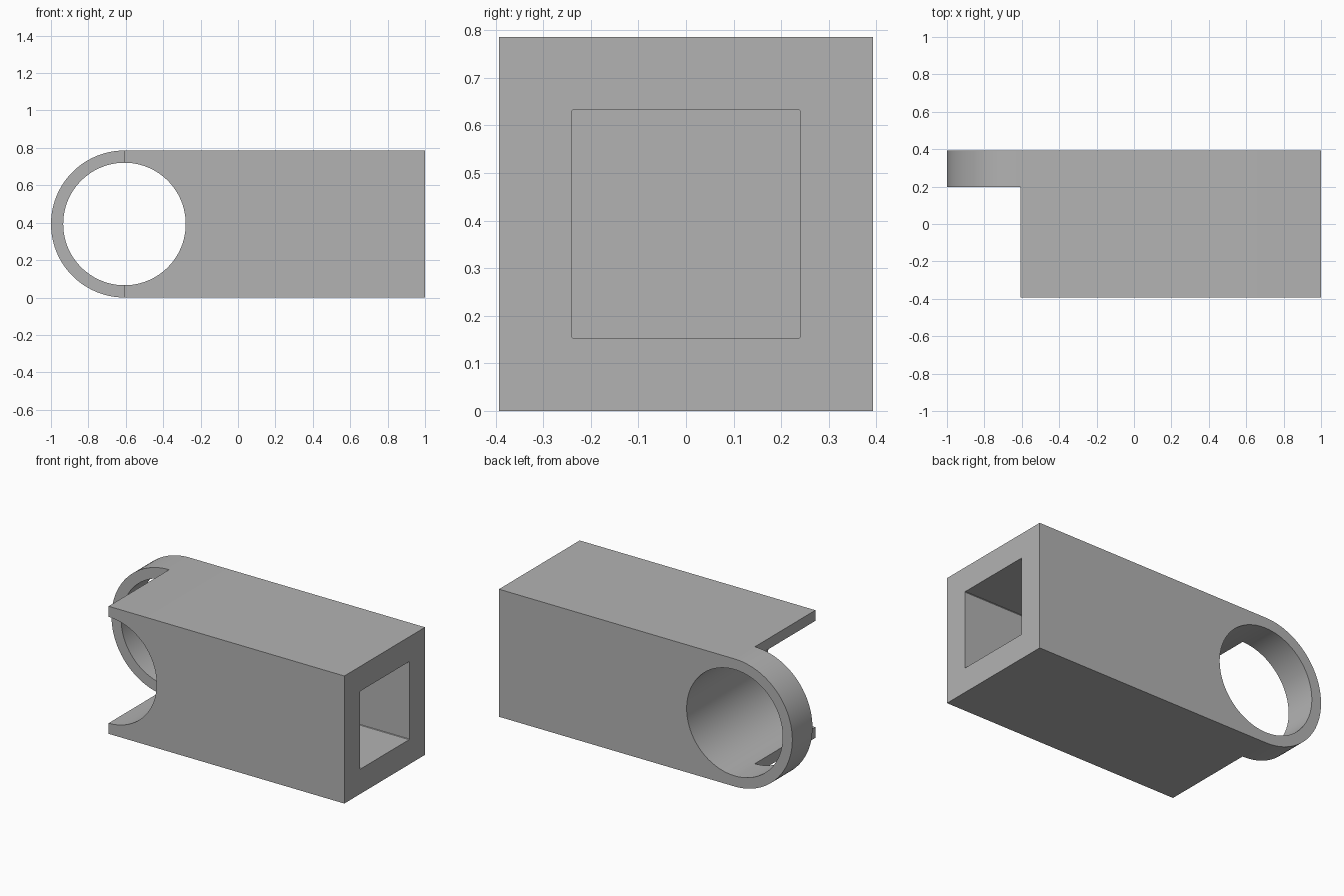
import bpy, bmesh
from math import pi, sin, cos
from mathutils import Vector

cube = bpy.data.objects.get("Cube")
if cube:
    bpy.data.objects.remove(cube, do_unlink=True)

U = 2 / 45.8                    # one design unit
HALF = 9 * U                    # half width and half height
HOLE_R = 7.5 * U
EYE_X = -1 + HALF               # centre of the round eye
LUG_Y = HALF / 2                # front of the lug that carries the eye
POCKET = 5.5 * U                # half side of the square socket
POCKET_END = 1 - 20 * U

grey = bpy.data.materials.new("plain grey")
grey.use_nodes = True
colour = (0.45, 0.45, 0.45, 1)
grey.diffuse_color = colour
grey.node_tree.nodes["Principled BSDF"].inputs["Base Color"].default_value = colour


def finish(name, bm):
    bmesh.ops.recalc_face_normals(bm, faces=bm.faces)
    mesh = bpy.data.meshes.new(name)
    bm.to_mesh(mesh)
    bm.free()
    mesh.materials.append(grey)
    obj = bpy.data.objects.new(name, mesh)
    bpy.context.collection.objects.link(obj)
    return obj


def prism(name, outline, y0, y1):
    """Extrude an (x, z) outline along y."""
    bm = bmesh.new()
    face = bm.faces.new([bm.verts.new((x, y0, z)) for x, z in outline])
    moved = bmesh.ops.extrude_face_region(bm, geom=[face])["geom"]
    verts = [v for v in moved if isinstance(v, bmesh.types.BMVert)]
    bmesh.ops.translate(bm, verts=verts, vec=(0, y1 - y0, 0))
    return finish(name, bm)


def box(name, low, high, bevel=0):
    """Box between two corners, with optional bevels on its x edges."""
    low, high = Vector(low), Vector(high)
    bm = bmesh.new()
    bmesh.ops.create_cube(bm, size=1)
    bmesh.ops.scale(bm, verts=bm.verts, vec=high - low)
    bmesh.ops.translate(bm, verts=bm.verts, vec=(low + high) / 2)
    if bevel:
        edges = [e for e in bm.edges if abs(e.verts[0].co.x - e.verts[1].co.x) > 0.01]
        bmesh.ops.bevel(bm, geom=edges, offset=bevel, segments=1, affect='EDGES')
    return finish(name, bm)


def arc(radius, start, end, count):
    return [(EYE_X + radius * cos(start + (end - start) * i / count),
             HALF + radius * sin(start + (end - start) * i / count))
            for i in range(count + 1)]


# Bar with one rounded end
outline = arc(HALF, pi / 2, 3 * pi / 2, 48) + [(1, 0), (1, 2 * HALF)]
body = prism("socket_arm", outline, -HALF, HALF)

# Cutters: step in front of the lug, round eye, blind square socket
cutters = [
    box("step_cutter", (-2, -1, -1), (EYE_X, LUG_Y, 2)),
    prism("eye_cutter", arc(HOLE_R, 0, 2 * pi, 96)[:-1], -1, 1),
    box("socket_cutter", (POCKET_END, -POCKET, HALF - POCKET),
        (2, POCKET, HALF + POCKET), bevel=0.003),
]
bpy.context.view_layer.objects.active = body
for cutter in cutters:
    cutter.hide_render = True
    mod = body.modifiers.new(cutter.name, 'BOOLEAN')
    mod.operation = 'DIFFERENCE'
    mod.solver = 'EXACT'
    mod.object = cutter
    bpy.ops.object.modifier_apply(modifier=mod.name)
    bpy.data.objects.remove(cutter, do_unlink=True)

# Smooth the curved walls and keep the corners sharp
for obj in bpy.context.selected_objects:
    obj.select_set(False)
body.select_set(True)
bpy.ops.object.shade_smooth_by_angle(angle=pi / 6)
